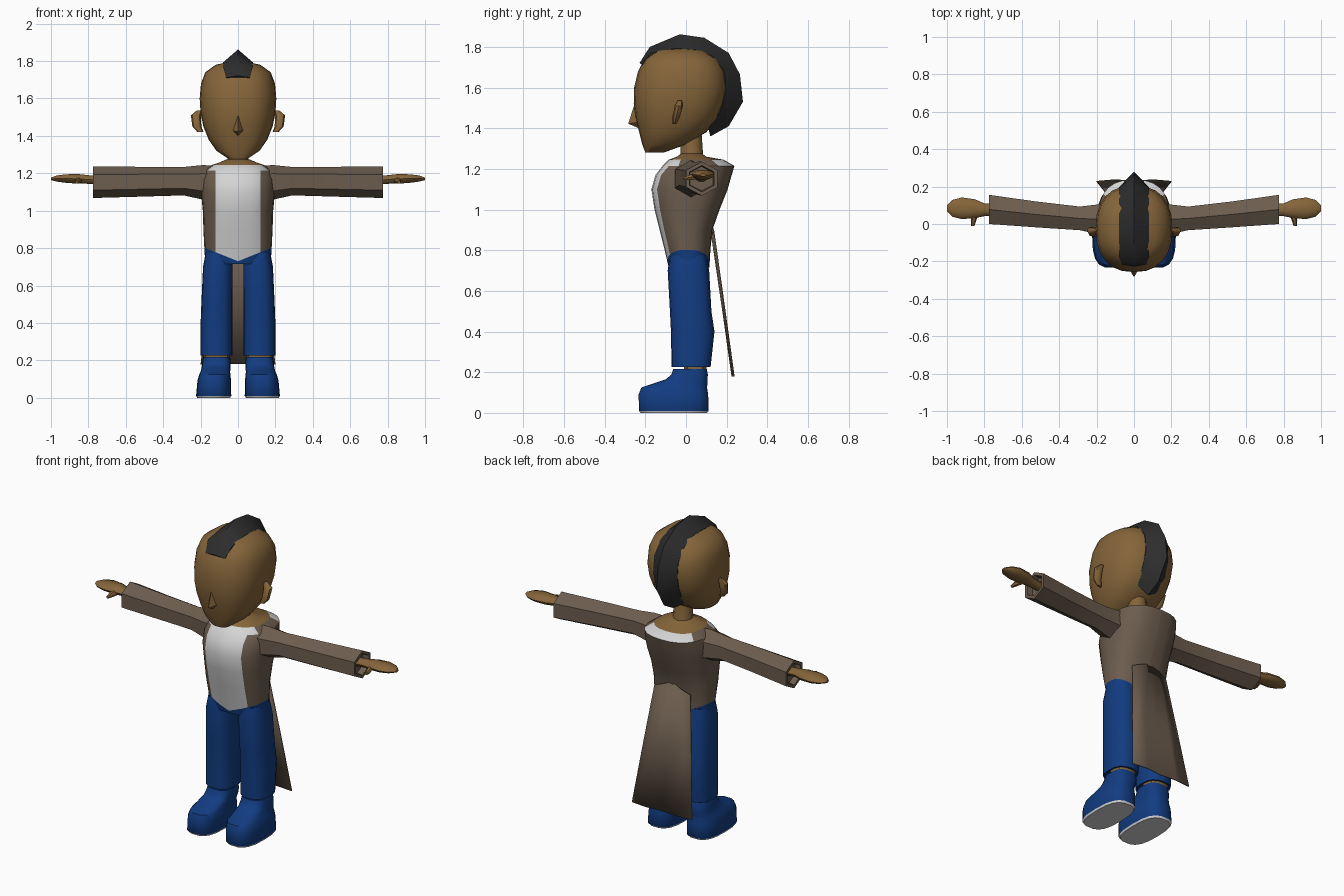
import bpy, bmesh, math
from mathutils import Vector

if "Cube" in bpy.data.objects:
    bpy.data.objects.remove(bpy.data.objects["Cube"])


def material(name, r, g, b):
    m = bpy.data.materials.new(name)
    m.diffuse_color = (r, g, b, 1)
    m.use_nodes = True
    m.node_tree.nodes["Principled BSDF"].inputs["Base Color"].default_value = m.diffuse_color
    return m


SKIN = material("skin", 0.235, 0.13, 0.042)
COAT = material("coat_brown", 0.15, 0.108, 0.076)
BLUE = material("denim_blue", 0.006, 0.045, 0.22)
WHITE = material("white", 0.66, 0.66, 0.66)
HAIR = material("hair_black", 0.026, 0.026, 0.026)


def finish(name, bm, mats, rule=None):
    """Turn a bmesh into an object, colouring faces by a rule."""
    bmesh.ops.recalc_face_normals(bm, faces=bm.faces[:])
    for f in bm.faces:
        f.smooth = True
        if rule:
            f.material_index = rule(f.calc_center_median(), f)
    me = bpy.data.meshes.new(name)
    bm.to_mesh(me)
    bm.free()
    for m in mats:
        me.materials.append(m)
    ob = bpy.data.objects.new(name, me)
    bpy.context.collection.objects.link(ob)
    return ob


def ring(axis, p, ca, cb, ra, rb, n, e=2.0, turn=0.0):
    """Superellipse across the z axis (a=x, b=y) or the x axis (a=y, b=z)."""
    pts = []
    for i in range(n):
        t = 2 * math.pi * i / n + turn
        c, s = math.cos(t), math.sin(t)
        a = ca + ra * math.copysign(abs(c) ** (2 / e), c)
        b = cb + rb * math.copysign(abs(s) ** (2 / e), s)
        pts.append((a, b, p) if axis == "z" else (p, a, b))
    return pts


def loft(rings, sx=1):
    bm = bmesh.new()
    vs = [[bm.verts.new((sx * x, y, z)) for x, y, z in r] for r in rings]
    n = len(vs[0])
    for r0, r1 in zip(vs, vs[1:]):
        for i in range(n):
            j = (i + 1) % n
            bm.faces.new((r0[i], r0[j], r1[j], r1[i]))
    bm.faces.new(vs[0])
    bm.faces.new(vs[-1])
    return bm


def body_rings(rows, n, e):
    """Rows of z, half width, front y, back y."""
    return [ring("z", z, 0, (f + b) / 2, w, (b - f) / 2, n, e) for z, w, f, b in rows]


# Head
finish("head", loft(body_rings([
    (1.28, .055, -.20, -.11), (1.32, .115, -.215, 0), (1.38, .157, -.23, .10),
    (1.45, .185, -.248, .16), (1.52, .20, -.257, .19), (1.60, .205, -.255, .205),
    (1.68, .198, -.236, .195), (1.74, .175, -.205, .16), (1.78, .12, -.16, .10),
    (1.796, .05, -.08, .04)], 24, 2.4)), [SKIN])

# Nose
bm = bmesh.new()
for p in [(0, -.25, 1.53), (.03, -.235, 1.43), (-.03, -.235, 1.43),
          (0, -.284, 1.422), (0, -.232, 1.40)]:
    bm.verts.new(p)
bmesh.ops.convex_hull(bm, input=bm.verts[:])
finish("nose", bm, [SKIN])

# Crest of hair: a ridge running from the forehead over to the nape
crest = [(-.217, 1.712, -.228, 1.722), (-.172, 1.772, -.178, 1.80),
         (-.05, 1.793, -.03, 1.862), (.05, 1.786, .09, 1.845),
         (.13, 1.755, .21, 1.77), (.19, 1.68, .265, 1.665),
         (.197, 1.58, .28, 1.53), (.168, 1.48, .21, 1.41), (.11, 1.40, .12, 1.36)]
mid = Vector((0, -.02, 1.56))
rings = []
for k, (by, bz, ry, rz) in enumerate(crest):
    base = Vector((0, by, bz))
    out = (base - mid).normalized()
    low, w = base - out * .05, (.065 if k in (0, 8) else .08)
    rings.append([(0, ry, rz), (w, base.y, base.z), (w * .85, low.y, low.z),
                  (-w * .85, low.y, low.z), (-w, base.y, base.z)])
finish("hair_crest", loft(rings), [HAIR])

# Neck
finish("neck", loft([ring("z", z, 0, y, r, r, 12) for z, y, r in
                     [(1.2, .03, .075), (1.27, .028, .056), (1.40, .025, .05)]]), [SKIN])

# Torso: coat, shirt panel, neckline and hips
bm = loft(body_rings([
    (.715, .175, -.085, .115), (.80, .180, -.105, .12), (.90, .185, -.13, .13),
    (1.0, .188, -.155, .165), (1.10, .198, -.17, .205), (1.17, .198, -.15, .225),
    (1.215, .185, -.115, .238), (1.245, .14, -.085, .185), (1.26, .095, -.045, .10),
    (1.275, .06, -.025, .08)], 24, 2.4))
for x in (0, .12, -.12):
    bmesh.ops.bisect_plane(bm, geom=bm.verts[:] + bm.edges[:] + bm.faces[:],
                           plane_co=(x, 0, 0), plane_no=(1, 0, 0))
for s in (1, -1):
    half = [f for f in bm.faces if f.calc_center_median().x * s > 0]
    parts = {v for f in half for v in f.verts} | {e for f in half for e in f.edges}
    bmesh.ops.bisect_plane(bm, geom=list(parts) + half,
                           plane_co=(0, 0, .73), plane_no=(-.4 * s, 0, 1))


def torso_colour(c, f):
    if c.z < .73 + .4 * abs(c.x):
        return 2
    if c.z > 1.245:
        return 3
    if c.z > 1.22:
        return 1 if abs(c.x) < .14 else 0
    return 1 if c.y < 0 and abs(c.x) < .12 else 0


finish("torso", bm, [COAT, WHITE, BLUE, SKIN], torso_colour)

# Coat tail: pleated sheet hanging behind the legs
bm = bmesh.new()
rows = []
for half, y, z, peak in [(.12, .134, .87, .05), (.16, .184, .53, .02), (.20, .234, .18, 0)]:
    rows.append([bm.verts.new((half * t, y + (.005 if i % 2 else -.004),
                               z + peak * (1 - abs(t))))
                 for i, t in enumerate((-1, -.5, 0, .5, 1))])
for a, b in zip(rows, rows[1:]):
    for i in range(4):
        bm.faces.new((a[i], a[i + 1], b[i + 1], b[i]))
tail = finish("coat_tail", bm, [COAT])
tail.modifiers.new("thickness", "SOLIDIFY").thickness = .006

# Paired parts
for side, sx in (("left", 1), ("right", -1)):
    # Ear
    finish(side + "_ear", loft([ring("z", z, x, y, rx, ry, 8) for z, x, y, rx, ry in [
        (1.42, .20, -.056, .016, .009), (1.45, .22, -.05, .024, .018),
        (1.51, .225, -.035, .027, .02), (1.537, .205, -.03, .014, .01)]], sx), [SKIN])

    # Sleeve with a hollow cuff
    finish(side + "_sleeve", loft([
        ring("x", x, y, z, ry, rz, 6, 2, math.pi / 6) for x, y, z, ry, rz in [
            (.10, .025, 1.15, .09, .09), (.19, .025, 1.152, .092, .092),
            (.29, .03, 1.158, .073, .076), (.53, .052, 1.155, .08, .08),
            (.775, .078, 1.152, .09, .084), (.775, .078, 1.152, .07, .065),
            (.74, .076, 1.152, .066, .06)]], sx), [COAT])

    # Hand and thumb
    finish(side + "_hand", loft([ring("x", x, y, z, ry, rz, 10) for x, y, z, ry, rz in [
        (.72, .075, 1.16, .03, .026), (.80, .076, 1.167, .034, .024),
        (.85, .082, 1.17, .05, .027), (.92, .084, 1.172, .058, .024),
        (.97, .084, 1.172, .045, .017), (1.0, .084, 1.17, .015, .007)]], sx), [SKIN])
    finish(side + "_thumb", loft([
        [(x + r * math.cos(i * math.pi / 3), y, z + r * math.sin(i * math.pi / 3))
         for i in range(6)] for x, y, z, r in
        [(.845, .06, 1.165, .018), (.858, .02, 1.158, .015), (.862, -.012, 1.153, .008)]],
        sx), [SKIN])

    # Trouser leg with an open hem
    finish(side + "_trouser_leg", loft([
        ring("z", z, x, y, rx, ry, 16, 2.5) for z, x, y, rx, ry in [
            (.26, .115, .025, .074, .082), (.226, .115, .025, .076, .085),
            (.226, .115, .025, .085, .096), (.40, .115, .033, .085, .107),
            (.50, .113, .023, .083, .102), (.70, .108, .012, .079, .102),
            (.775, .105, .01, .068, .09)]], sx), [BLUE])

    # Ankle
    finish(side + "_ankle", loft([ring("z", z, .115, .045, .07, .058, 10, 2.3)
                                  for z in (.17, .262)], sx), [SKIN])

    # Shoe with a white sole
    finish(side + "_shoe", loft([
        ring("z", z, x, y, rx, ry, 18, 2.8) for z, x, y, rx, ry in [
            (0, .13, -.06, .088, .165), (.01, .13, -.06, .094, .173),
            (.09, .127, -.062, .09, .173), (.125, .124, -.058, .083, .163),
            (.14, .121, -.035, .079, .142), (.165, .117, .004, .077, .104),
            (.19, .115, .018, .077, .09), (.217, .114, .02, .072, .083)]], sx),
        [BLUE, WHITE], lambda c, f: 1 if c.z < .006 else 0)

# Smooth shading with sharp edges kept
for ob in bpy.context.collection.objects:
    ob.select_set(True)
    bpy.context.view_layer.objects.active = ob
bpy.ops.object.shade_smooth_by_angle(angle=math.radians(42))
